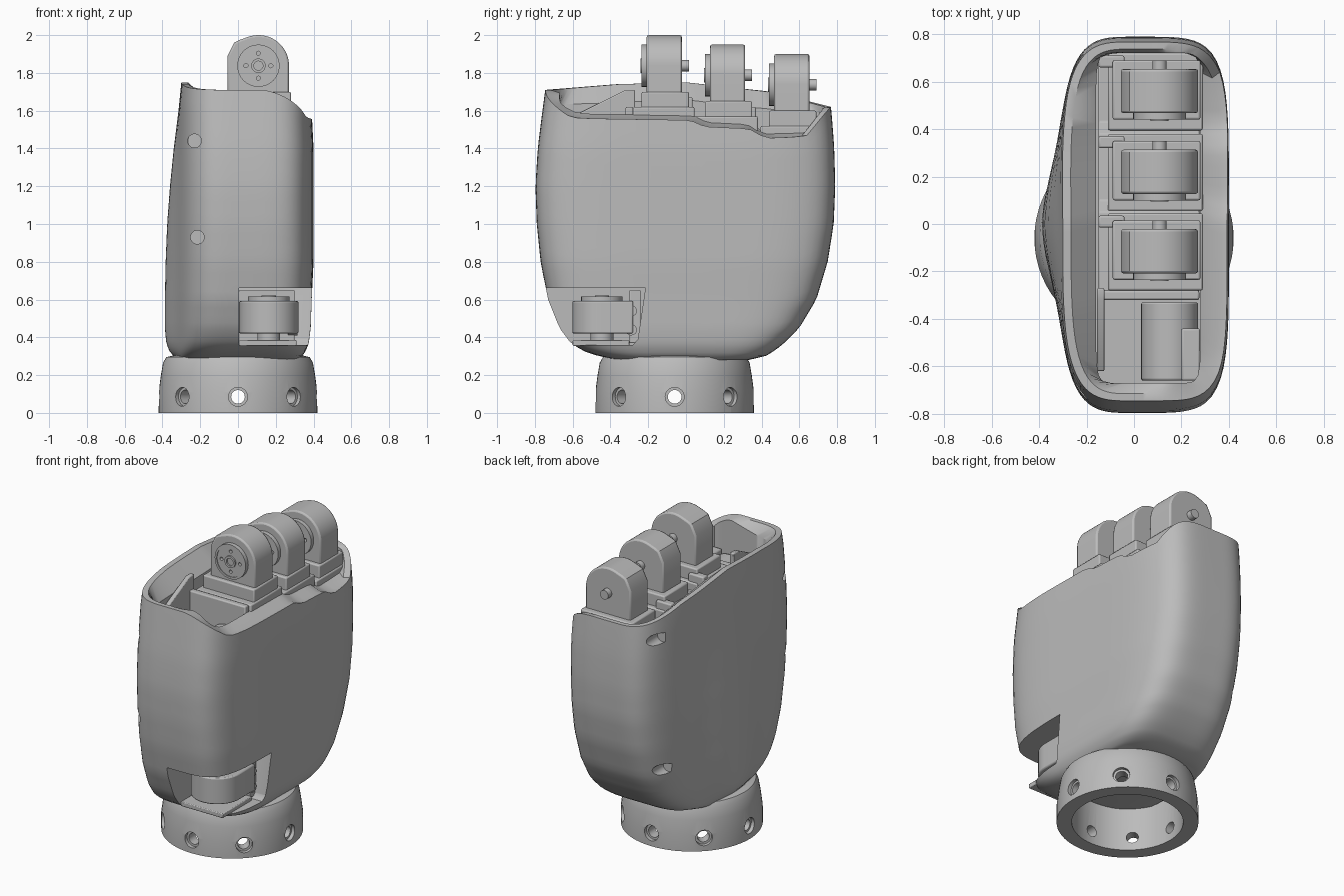
import bpy, bmesh
from math import pi, cos, sin, exp, radians
from mathutils import Matrix, Vector

if "Cube" in bpy.data.objects:
    bpy.data.objects.remove(bpy.data.objects["Cube"])

grey = bpy.data.materials.new("plain_grey")
grey.use_nodes = True
grey.diffuse_color = (0.5, 0.5, 0.5, 1)
grey.node_tree.nodes["Principled BSDF"].inputs["Base Color"].default_value = (0.5, 0.5, 0.5, 1)
parts = []


def finish(name, bm, bevel=0, part=True):
    bmesh.ops.recalc_face_normals(bm, faces=bm.faces[:])
    mesh = bpy.data.meshes.new(name)
    bm.to_mesh(mesh)
    bm.free()
    ob = bpy.data.objects.new(name, mesh)
    bpy.context.collection.objects.link(ob)
    if bevel:
        mod = ob.modifiers.new("bevel", "BEVEL")
        mod.width, mod.segments, mod.limit_method = bevel, 2, "ANGLE"
        mod.angle_limit = radians(40)
    if part:
        parts.append(ob)
    else:
        ob.hide_render = True
    return ob


def prism(name, pts, axis, lo, hi, bevel=0, part=True):
    """Extrude a 2D outline along an axis."""
    place = {"x": lambda a, b, d: (d, a, b),
             "y": lambda a, b, d: (a, d, b),
             "z": lambda a, b, d: (a, b, d)}[axis]
    bm = bmesh.new()
    ends = [[bm.verts.new(place(a, b, d)) for a, b in pts] for d in (lo, hi)]
    bm.faces.new(ends[0])
    bm.faces.new(ends[1])
    bridge(bm, *ends)
    return finish(name, bm, bevel, part)


def bridge(bm, a, b):
    for i in range(len(a)):
        j = (i + 1) % len(a)
        bm.faces.new((a[i], a[j], b[j], b[i]))


def box(name, x, y, z, bevel=0.008):
    return prism(name, [(x[0], y[0]), (x[1], y[0]), (x[1], y[1]), (x[0], y[1])], "z", *z, bevel)


def rod(name, centre, radius, depth, direction, part=True, segments=32):
    bm = bmesh.new()
    turn = Vector(direction).to_track_quat("Z", "Y").to_matrix().to_4x4()
    bmesh.ops.create_cone(bm, cap_ends=True, segments=segments, radius1=radius, radius2=radius,
                          depth=depth, matrix=Matrix.Translation(centre) @ turn)
    return finish(name, bm, 0, part)


def carve(ob, cutters):
    for c in cutters:
        mod = ob.modifiers.new("cut", "BOOLEAN")
        mod.operation, mod.object = "DIFFERENCE", c
    graph = bpy.context.evaluated_depsgraph_get()
    mesh = bpy.data.meshes.new_from_object(ob.evaluated_get(graph))
    ob.modifiers.clear()
    ob.data = mesh
    for c in cutters:
        bpy.data.objects.remove(c)


def lookup(table, key):
    """Read a table whose rows start with the key, blending between rows."""
    if key <= table[0][0]:
        return table[0][1:]
    for a, b in zip(table, table[1:]):
        if key <= b[0]:
            f = (key - a[0]) / (b[0] - a[0])
            return [p + (q - p) * f for p, q in zip(a[1:], b[1:])]
    return table[-1][1:]


# Palm shell: height, then the reach toward -x, +x, -y and +y
EXTENT = [(.28, .31, .31, .36, .33), (.3, .34, .34, .46, .42), (.33, .365, .36, .55, .47),
          (.37, .38, .375, .61, .52), (.45, .387, .385, .67, .6), (.6, .387, .39, .73, .69),
          (.8, .383, .4, .77, .75), (1, .375, .4, .79, .782), (1.2, .36, .4, .797, .79),
          (1.4, .34, .4, .785, .785), (1.6, .315, .39, .76, .77), (1.75, .3, .38, .74, .75)]
BACK_RIM = [(-1, 1.71), (-.5, 1.74), (0, 1.75), (.6, 1.7), (1, 1.62)]
PALM_RIM = [(-1, 1.64), (-.8, 1.56), (.03, 1.55), (.13, 1.515), (.43, 1.505),
            (.54, 1.455), (.82, 1.46), (1, 1.6)]
COLUMNS, ROWS = 120, 30


def unit_point(angle, power):
    c, s = cos(angle), sin(angle)
    r = (abs(c) ** power + abs(s) ** power) ** (-1 / power)
    return r * c, r * s


def shell():
    bm = bmesh.new()
    rings = [[] for _ in range(ROWS + 4)]
    for k in range(COLUMNS):
        angle = 2 * pi * k / COLUMNS
        u, v = unit_point(angle, 5 if cos(angle) > 0 else 3.7)
        w = min(1, max(0, (u - .3) / .7))
        w = w * w * (3 - 2 * w)
        rim = lookup(BACK_RIM, v)[0] * (1 - w) + lookup(PALM_RIM, v)[0] * w
        for i in range(ROWS + 1):
            z = .28 + (rim - .28) * (i / ROWS) ** 1.5
            xl, xr, yl, yr = lookup(EXTENT, z)
            # The back swells along its middle toward the wrist
            flat = min(xl, .31)
            xl = flat + (xl - flat) * exp(-(v / .4) ** 2)
            x, y = u * (xr if u > 0 else xl), v * (yr if v > 0 else yl)
            rings[i].append(bm.verts.new((x, y, z)))
        # Rim lip, sloping inner wall and pocket
        rings[ROWS + 1].append(bm.verts.new((x - u * .035, y - v * .03, rim)))
        pu, pv = unit_point(angle, 14)
        px, py = .06 + .22 * pu, .025 + .695 * pv
        rings[ROWS + 2].append(bm.verts.new((px, py, rim - .035 + .06 * u)))
        rings[ROWS + 3].append(bm.verts.new((px, py, 1.28)))
    for a, b in zip(rings, rings[1:]):
        bridge(bm, a, b)
    bm.faces.new(rings[0])
    bm.faces.new(rings[-1])
    return finish("palm_shell", bm)


palm = shell()
thumb_cut = prism("thumb_cutter", [(-1, .36), (-.28, .36), (-.255, .39), (-.215, .66), (-1, .66)],
                  "x", 0.005, .6, 0, False)
screws = [rod("screw_cutter", (x, y, z), .036, .2, (0, 1, 0), False)
          for x, y, z in ((-.23, -.7, 1.44), (-.215, -.72, .93), (-.25, .7, 1.53), (-.25, .64, .66))]
carve(palm, [thumb_cut] + screws)

# Wrist ring with radial screw holes
WRIST = Vector((0, -.06, 0))
profile = [(.42, 0), (.42, .11), (.408, .2), (.397, .265), (.38, .295), (.34, .305), (.33, .3), (.33, 0)]
bm = bmesh.new()
rings = [[bm.verts.new(WRIST + Vector((r * cos(2 * pi * k / 64), r * sin(2 * pi * k / 64), z)))
          for k in range(64)] for r, z in profile]
for a, b in zip(rings, rings[1:] + rings[:1]):
    bridge(bm, a, b)
wrist = finish("wrist_ring", bm)
cutters = []
for k in range(8):
    out = Vector((cos(k * pi / 4), sin(k * pi / 4), 0))
    at = WRIST + Vector((0, 0, .085))
    cutters.append(rod("hole_cutter", at + out * .38, .036, .3, out, False))
    cutters.append(rod("sink_cutter", at + out * .44, .05, .09, out, False))
carve(wrist, cutters)


def arc(cx, cy, r, start, end, n=20):
    return [(cx + r * cos(radians(start + (end - start) * i / n)),
             cy + r * sin(radians(start + (end - start) * i / n))) for i in range(n + 1)]


def horn(name, centre, axis, radius=.112):
    """Drive disc with a raised lip, hub, centre bore and four screw holes."""
    axis, centre = Vector(axis), Vector(centre)
    side = Vector((1, 0, 0))
    other = axis.cross(side)
    disc = rod(name, centre, radius, .05, axis)
    holes = [rod("dish", centre + axis * .03, radius - .014, .02, axis, False)]
    for d in (side, -side, other, -other):
        holes.append(rod("pip", centre + axis * .02 + d * .066, .011, .05, axis, False, 12))
    carve(disc, holes)
    hub = rod(name + "_hub", centre + axis * .01, .038, .04, axis)
    carve(hub, [rod("bore", centre + axis * .03, .024, .04, axis, False)])


# Finger knuckles on stepped bases
for label, y, top in (("first", -.115, 2.0), ("second", .22, 1.95), ("third", .56, 1.9)):
    mid = top - .162
    outline = [(.27, top - .34)] + arc(.108, mid, .162, 0, 110)
    outline += [(.01, top - .025), (-.02, top - .04), (-.055, top - .11), (-.055, top - .34)]
    prism(label + "_knuckle", outline, "y", y - .093, y + .093, .01)
    horn(label + "_knuckle_horn", (.108, y - .095, mid), (0, -1, 0))
    rod(label + "_knuckle_pin", (.108, y + .105, mid), .03, .05, (0, 1, 0), True, 16)
    box(label + "_knuckle_base", (-.09, .28), (y - .12, y + .13), (top - .5, top - .3))
    box(label + "_knuckle_step", (-.11, .29), (y - .165, y + .16), (top - .55, top - .38))
    box(label + "_knuckle_clip", (-.15, -.04), (y + .1, y + .15), (top - .5, top - .33))

# Inner frame with a sloping gusset beside the open pocket
prism("finger_frame", [(-.285, 1.27), (-.285, 1.58), (.05, 1.57), (.1, 1.52), (.38, 1.51),
                       (.43, 1.46), (.71, 1.46), (.71, 1.27)], "x", -.15, .275, .006)
prism("pocket_gusset", [(-.62, 1.3), (-.62, 1.56), (-.32, 1.71), (-.27, 1.71), (-.27, 1.3)],
      "x", -.155, -.125, .006)
box("pocket_divider", (-.13, .275), (-.32, -.28), (1.27, 1.62))
prism("pocket_motor", [(.27, 1.27)] + arc(.15, 1.36, .12, 0, 180) + [(.03, 1.27)],
      "y", -.66, -.33, .008)
box("pocket_bracket", (.2, .278), (-.66, -.44), (1.28, 1.5))

# Thumb joint in the side opening
prism("thumb_knuckle", arc(.163, -.445, .157, 180, 360) + [(.32, -.28), (.006, -.28)],
      "z", .42, .592, .008)
horn("thumb_horn", (.163, -.445, .592), (0, 0, 1), .11)
rod("thumb_boss", (.163, -.445, .405), .06, .05, (0, 0, 1))
box("thumb_plate", (.006, .31), (-.6, -.3), (.355, .385), .005)
box("thumb_bracket", (.006, .3), (-.3, -.24), (.37, .65), .005)
for z in (.44, .54):
    rod("thumb_stop", (.29, -.29, z), .03, .05, (1, 0, 0), True, 16)

# Material and smooth shading
bpy.ops.object.select_all(action="DESELECT")
for ob in parts:
    ob.data.materials.clear()
    ob.data.materials.append(grey)
    for face in ob.data.polygons:
        face.material_index = 0
    ob.select_set(True)
bpy.context.view_layer.objects.active = palm
bpy.ops.object.shade_smooth_by_angle(angle=radians(35))
